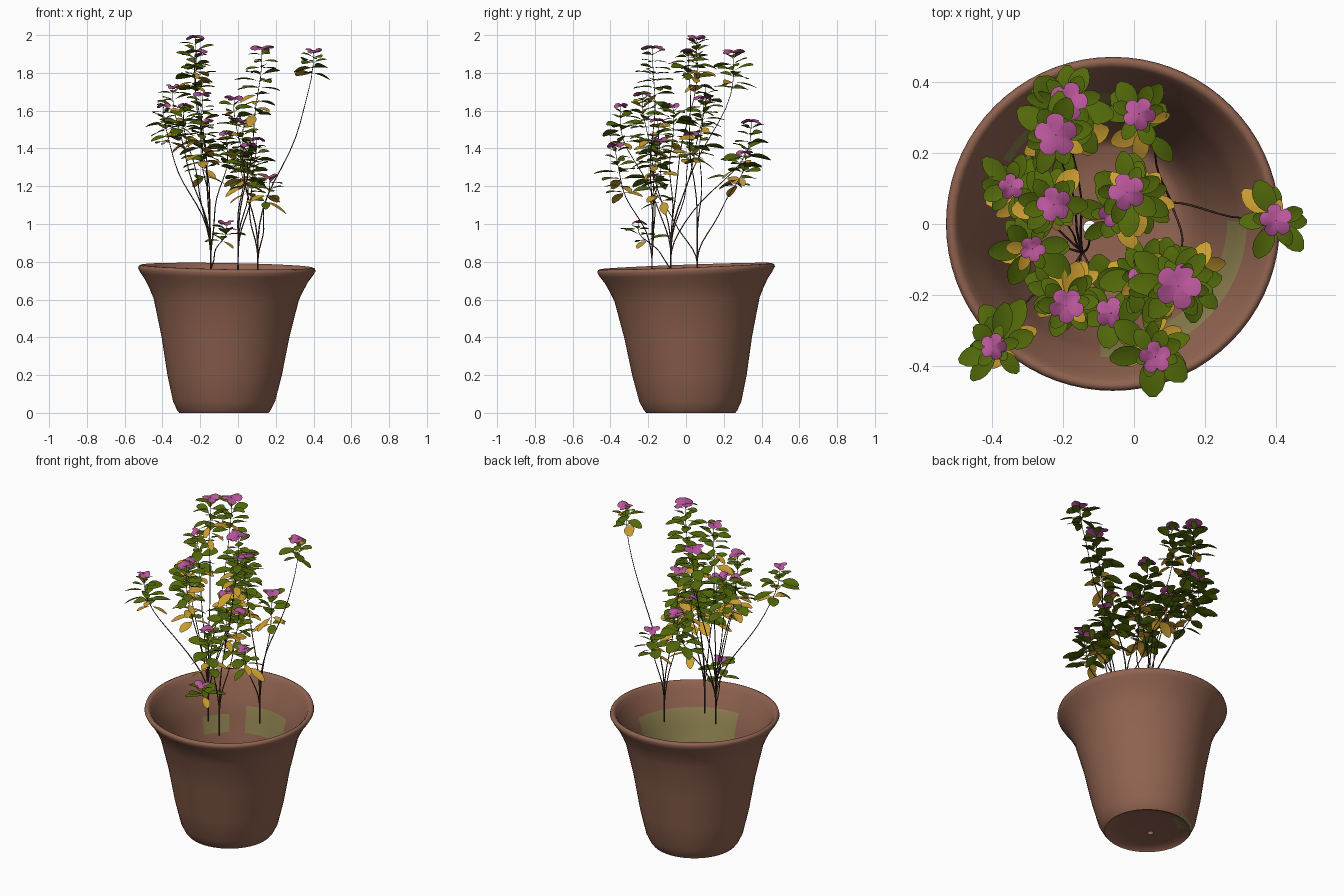
import bpy, bmesh, math, random
from mathutils import Vector

random.seed(23)
if "Cube" in bpy.data.objects:
    bpy.data.objects.remove(bpy.data.objects["Cube"], do_unlink=True)


def material(name, r, g, b):
    """Flat material from display colour values."""
    colour = [(c / 255) ** 2.2 for c in (r, g, b)] + [1]
    m = bpy.data.materials.new(name)
    m.use_nodes = True
    m.diffuse_color = colour
    node = m.node_tree.nodes["Principled BSDF"]
    node.inputs["Base Color"].default_value = colour
    node.inputs["Roughness"].default_value = 0.8
    return m


terracotta = material("terracotta", 143, 99, 81)
moss = material("moss", 142, 129, 82)
bark = material("bark", 76, 57, 49)
leaf_green = material("leaf green", 84, 105, 18)
leaf_gold = material("leaf gold", 202, 156, 52)
petal_pink = material("petal pink", 182, 86, 152)


def finish(bm, name, mats):
    mesh = bpy.data.meshes.new(name)
    bm.to_mesh(mesh)
    bm.free()
    for m in mats:
        mesh.materials.append(m)
    ob = bpy.data.objects.new(name, mesh)
    bpy.context.collection.objects.link(ob)
    for p in mesh.polygons:
        p.use_smooth = True
    return ob


# Pot: closed lathe profile (outside up, over the rim, down the inside, through the drain hole)
OUTSIDE = [(0.018, 0.02), (0.10, 0.018), (0.17, 0.016), (0.225, 0.01), (0.236, 0.0), (0.248, 0.015),
           (0.27, 0.06), (0.303, 0.2), (0.338, 0.4), (0.384, 0.6), (0.406, 0.65), (0.432, 0.7),
           (0.457, 0.735), (0.47, 0.758), (0.466, 0.772)]
INSIDE = [(0.453, 0.777), (0.44, 0.765), (0.425, 0.735), (0.402, 0.69), (0.38, 0.64), (0.364, 0.6),
          (0.352, 0.55), (0.34, 0.5), (0.328, 0.45), (0.315, 0.4), (0.29, 0.3), (0.265, 0.2),
          (0.245, 0.12), (0.215, 0.06), (0.19, 0.045), (0.10, 0.042), (0.018, 0.04)]


def is_mossy(c, inside):
    """Mossy band low on the inner wall, and a small patch under the base."""
    turn = math.degrees(math.atan2(c.y, c.x + 0.06))
    if not inside:
        return c.z < 0.0145 and abs(turn - 120) < 16
    wide = abs(turn + 47) < 48 and c.z < 0.62
    small = abs(turn - 137) < 11 and c.z < 0.57
    medium = abs(turn - 90) < 22 and c.z < 0.6
    return c.z > 0.46 and (wide or small or medium)


def build_pot(sides=72):
    bm = bmesh.new()
    rings = []
    for r, z in OUTSIDE + INSIDE:
        k = z / 0.77
        cx, cy = -0.075 + 0.016 * k, 0.025 * (1 - k)
        if r < 0.05:                       # off-centre drain hole
            cx, cy = cx - 0.05, cy - 0.033
        ring = []
        for i in range(sides):
            a = math.tau * i / sides
            x, y = r * math.cos(a), r * math.sin(a)
            ring.append(bm.verts.new((cx + x, cy + y, z + k * (0.036 * y - 0.017 * x))))
        rings.append(ring)
    for j, ring in enumerate(rings):
        nxt = rings[(j + 1) % len(rings)]
        for i in range(sides):
            n = (i + 1) % sides
            f = bm.faces.new((ring[i], ring[n], nxt[n], nxt[i]))
            f.material_index = int(is_mossy(f.calc_center_median(), j > len(OUTSIDE)))
    bmesh.ops.recalc_face_normals(bm, faces=bm.faces)
    ob = finish(bm, "flower_pot", [terracotta, moss])
    bpy.context.view_layer.objects.active = ob
    ob.select_set(True)
    bpy.ops.object.shade_smooth_by_angle(angle=math.radians(65))
    ob.select_set(False)


build_pot()

# Stem roots, and shoots as (tip x, tip y, tip z, leafy length, flower radius, root)
ROOTS = [Vector((-0.145, -0.08, 0.69)), Vector((0.0, -0.18, 0.68)), Vector((0.105, 0.06, 0.69))]
SHOOTS = [
    (-.185, .345, 1.545, .32, .055, 0), (-.22, .25, 1.915, .22, .062, 0),
    (.015, .31, 1.38, .2, .047, 2), (-.345, .105, 1.73, .28, .037, 0),
    (-.225, .055, 1.99, .28, .05, 0), (-.285, -.07, 1.63, .22, .037, 0),
    (-.02, .09, 1.67, .36, .053, 2), (-.19, -.23, 1.69, .38, .05, 0),
    (-.395, -.345, 1.63, .22, .038, 0), (-.065, -.25, 1.01, .12, .045, 0),
    (.03, -.15, 1.55, .34, .047, 1), (.125, -.175, 1.935, .38, .066, 1),
    (.06, -.375, 1.42, .28, .046, 1), (.4, .01, 1.92, .14, .047, 2),
    (.1, -.14, 1.45, .25, .045, 1), (.165, -.17, 1.255, .16, .045, 2),
    (-.06, .03, 1.48, .16, .04, 0),
]


def along(root, tip, s):
    """Point on a stem that rises, swings outward, then rises again."""
    t = min(max((s - 0.16) / 0.78, 0), 1)
    t = t * t * (3 - 2 * t)
    p = root.lerp(tip, t)
    p.z = root.z + (tip.z - root.z) * s
    wave = 0.06 * math.sin(s * 11 + tip.x * 20) * (1 - s) * t
    return p + Vector((wave, -wave, 0))


def build_stem(name, root, tip):
    curve = bpy.data.curves.new(name, "CURVE")
    curve.dimensions = "3D"
    curve.bevel_depth = 0.0035
    curve.bevel_resolution = 1
    curve.use_fill_caps = True
    steps = 16
    spline = curve.splines.new("POLY")
    spline.points.add(steps)
    for i, p in enumerate(spline.points):
        s = i / steps
        p.co = (*along(root, tip, s), 1)
        p.radius = 1.2 - 0.8 * s
    curve.materials.append(bark)
    ob = bpy.data.objects.new(name, curve)
    bpy.context.collection.objects.link(ob)


# Half width of a leaf from stalk to tip
LEAF_WIDTH = (0.05, 0.1, 0.55, 0.88, 1.0, 0.98, 0.76, 0.25)


def add_leaf(bm, base, heading, pitch, roll, length, width, mat):
    out = Vector((math.cos(heading), math.sin(heading), 0))
    side = Vector((-out.y * math.cos(roll), out.x * math.cos(roll), math.sin(roll)))
    rows = []
    for i, w in enumerate(LEAF_WIDTH):
        u = i / (len(LEAF_WIDTH) - 1)
        mid = base + out * (length * u * math.cos(pitch))
        mid.z += length * (u * math.sin(pitch) - 0.22 * u * u)
        half = w * width
        rows.append([bm.verts.new(mid + side * (v * half) + Vector((0, 0, abs(v) * half * 0.2)))
                     for v in (-1, 0, 1)])
    for a, b in zip(rows, rows[1:]):
        for k in (0, 1):
            bm.faces.new((a[k], b[k], b[k + 1], a[k + 1])).material_index = mat


def build_leaves(name, root, tip, leafy):
    bm = bmesh.new()
    whorls = max(3, round(leafy / 0.04))
    turn = 0.15
    for i in range(whorls):
        t = (i + 0.3) / whorls                    # 0 near the flower, 1 at the lowest whorl
        s = 1 - (0.03 + (leafy - 0.03) * t) / (tip.z - root.z)
        turn += 1.05 + random.uniform(-0.2, 0.2)
        for k in range(3):
            gold = random.random() < (0.4 if t > 0.55 else 0.05)
            size = (0.08 + 0.045 * min(1, 2.5 * t)) * random.uniform(0.7, 1.12) * (0.88 if gold else 1)
            add_leaf(bm, along(root, tip, s), turn + k * math.tau / 3 + random.uniform(-0.3, 0.3),
                     0.45 - 0.4 * t + random.uniform(-0.3, 0.3) - 0.2 * gold,
                     random.uniform(-0.45, 0.45), size, size * random.uniform(0.21, 0.28), int(gold))
    finish(bm, name, [leaf_green, leaf_gold])


def build_flower(name, tip, radius):
    """Five broad, rounded petals on a shallow, rippled cup."""
    bm = bmesh.new()
    spin = random.uniform(0, math.tau)
    sides = 40
    centre = bm.verts.new(tip - Vector((0, 0, 0.006)))
    rings = []
    for k in (0.5, 1):
        ring = []
        for i in range(sides):
            a = math.tau * i / sides
            lobe = abs(math.cos(2.5 * a)) ** 0.5
            r = radius * k * (1 - 0.32 * k * (1 - lobe))
            z = 0.012 * math.sin(2 * a + spin) * k + (0.004 if k < 1 else -0.005 * lobe)
            ring.append(bm.verts.new(tip + Vector((r * math.cos(a + spin), r * math.sin(a + spin), z))))
        rings.append(ring)
    for i in range(sides):
        n = (i + 1) % sides
        bm.faces.new((centre, rings[0][i], rings[0][n]))
        bm.faces.new((rings[0][i], rings[1][i], rings[1][n], rings[0][n]))
    finish(bm, name, [petal_pink])


for number, (x, y, z, leafy, radius, root) in enumerate(SHOOTS, 1):
    tip = Vector((x, y, z))
    build_stem(f"stem_{number}", ROOTS[root], tip)
    build_leaves(f"leaves_{number}", ROOTS[root], tip, leafy)
    build_flower(f"flower_{number}", tip, radius)
